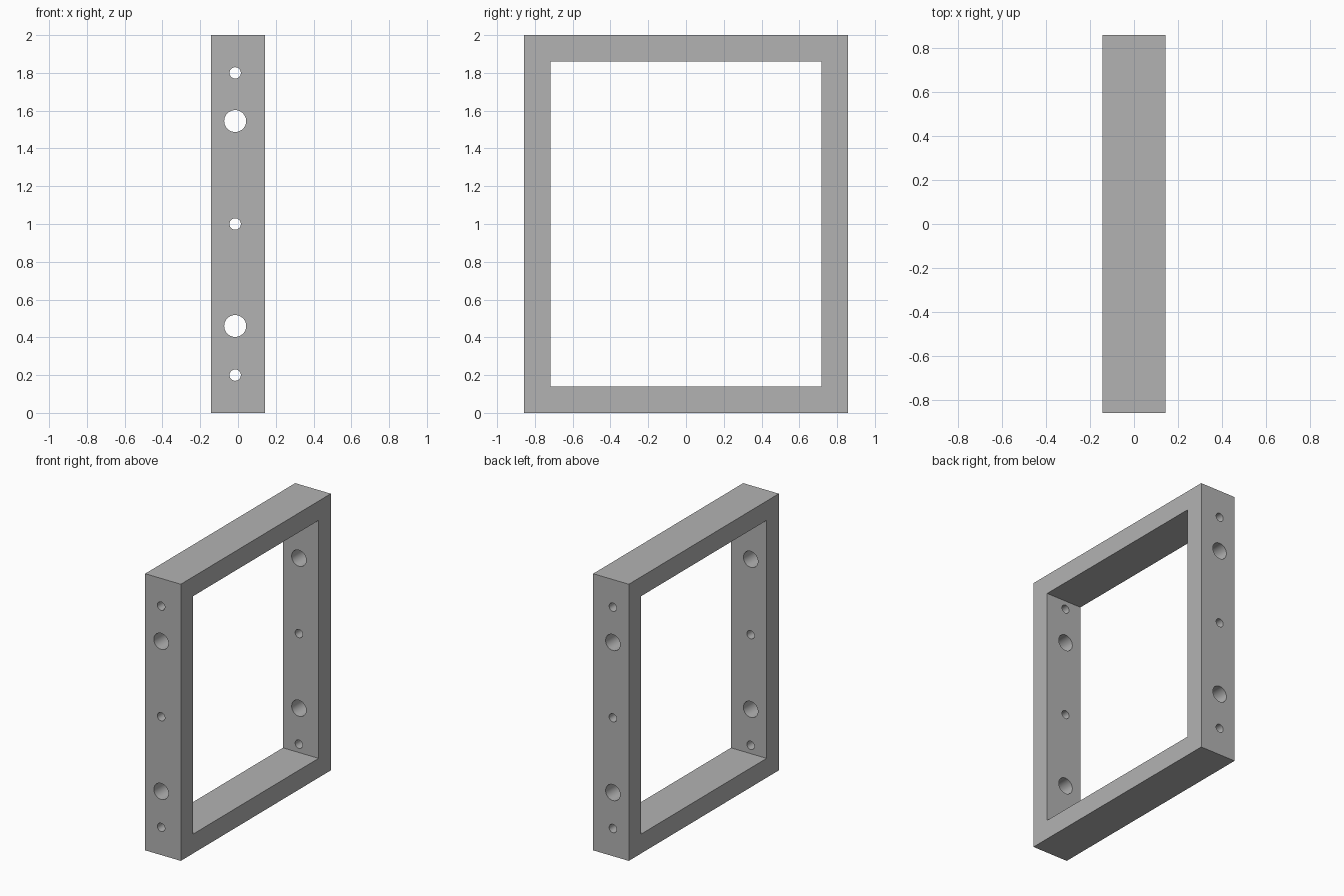
import bpy
import bmesh
from mathutils import Matrix

cube = bpy.data.objects.get("Cube")
if cube:
    bpy.data.objects.remove(cube, do_unlink=True)

WIDTH, DEPTH, HEIGHT, WALL = 0.285, 1.714, 2.0, 0.14
HOLE_X = -0.015
SMALL, LARGE = 0.03, 0.058
HOLES = [(0.2, SMALL), (0.46, LARGE), (1.0, SMALL), (1.545, LARGE), (1.8, SMALL)]

grey = bpy.data.materials.new("plain grey")
grey.use_nodes = True
colour = (0.45, 0.45, 0.45, 1)
grey.diffuse_color = colour
grey.node_tree.nodes["Principled BSDF"].inputs["Base Color"].default_value = colour


def make_object(name, bm):
    bmesh.ops.recalc_face_normals(bm, faces=bm.faces[:])
    mesh = bpy.data.meshes.new(name)
    bm.to_mesh(mesh)
    bm.free()
    mesh.materials.append(grey)
    obj = bpy.data.objects.new(name, mesh)
    bpy.context.collection.objects.link(obj)
    return obj


# Rectangular frame: outer and inner loops bridged, then extruded across the width
bm = bmesh.new()
loops = []
for inset in (0, WALL):
    y, low, high = DEPTH / 2 - inset, inset, HEIGHT - inset
    loops.append([bm.verts.new((-WIDTH / 2, *p))
                  for p in ((-y, low), (y, low), (y, high), (-y, high))])
outer, inner = loops
for i in range(4):
    j = (i + 1) % 4
    bm.faces.new((outer[i], outer[j], inner[j], inner[i]))
side = bmesh.ops.extrude_face_region(bm, geom=bm.faces[:])["geom"]
bmesh.ops.translate(bm, vec=(WIDTH, 0, 0),
                    verts=[g for g in side if isinstance(g, bmesh.types.BMVert)])
frame = make_object("frame", bm)

# Round holes running through the front and back uprights
bm = bmesh.new()
for z, radius in HOLES:
    place = Matrix.Translation((HOLE_X, 0, z)) @ Matrix.Rotation(1.5707963, 4, "X")
    bmesh.ops.create_cone(bm, cap_ends=True, segments=48, radius1=radius,
                          radius2=radius, depth=DEPTH + 0.2, matrix=place)
drill = make_object("hole_cutter", bm)
drill.hide_render = True

cut = frame.modifiers.new("holes", "BOOLEAN")
cut.operation = "DIFFERENCE"
cut.solver = "EXACT"
cut.object = drill
bpy.context.view_layer.objects.active = frame
frame.select_set(True)
bpy.ops.object.modifier_apply(modifier=cut.name)
bpy.data.objects.remove(drill, do_unlink=True)
bpy.ops.object.shade_smooth_by_angle(angle=0.5)
